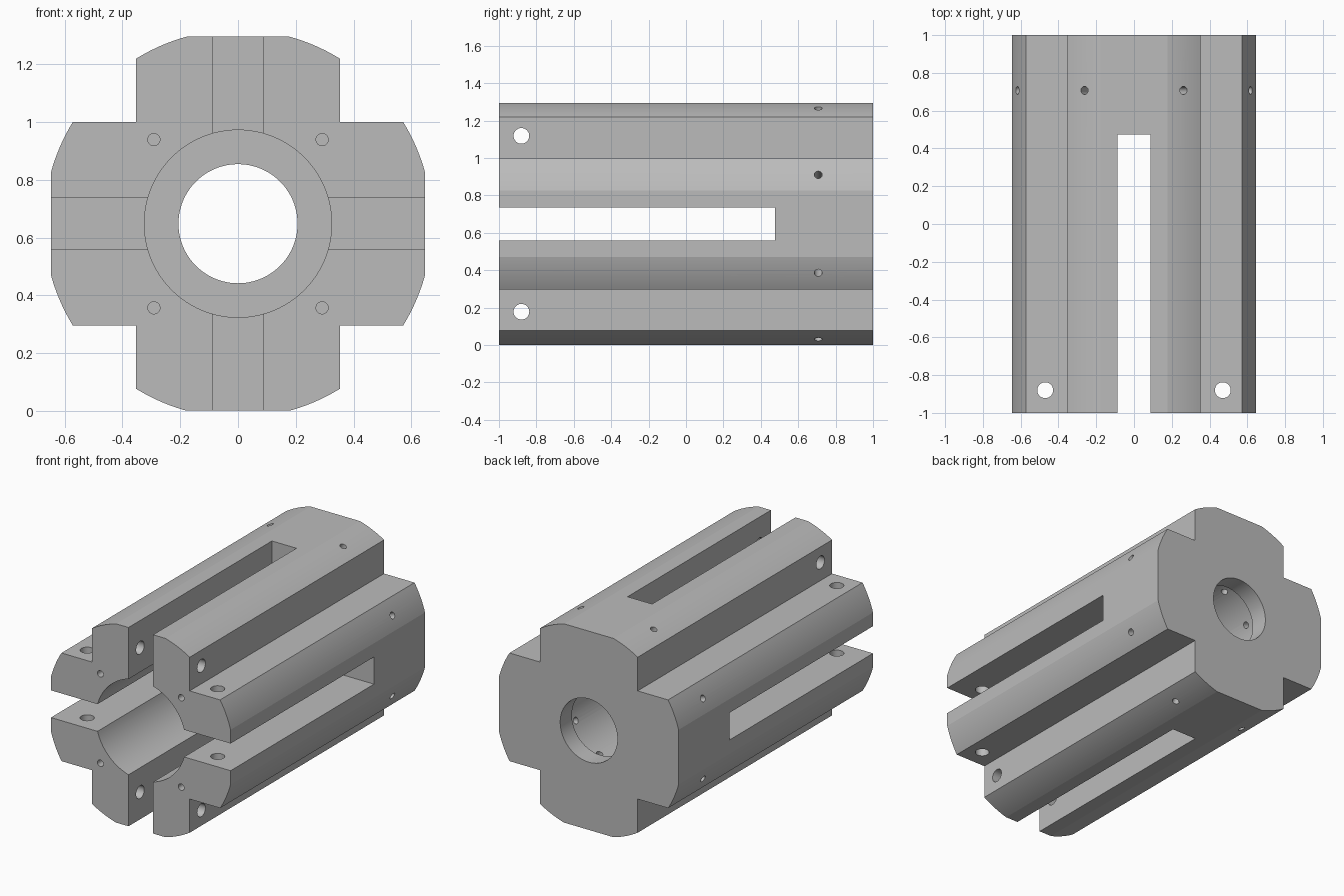
import bpy, bmesh
from math import sin, cos, asin, radians, pi
from mathutils import Matrix, Vector

default = bpy.data.objects.get("Cube")
if default:
    bpy.data.objects.remove(default, do_unlink=True)

MID = 0.648          # height of the long axis
ROUND, FLAT, ARM = 0.671, 0.647, 0.352

metal = bpy.data.materials.new("plain grey")
metal.use_nodes = True
grey = (0.5, 0.5, 0.5, 1)
metal.diffuse_color = grey
metal.node_tree.nodes["Principled BSDF"].inputs["Base Color"].default_value = grey


def make_object(name, bm):
    bmesh.ops.recalc_face_normals(bm, faces=bm.faces)
    mesh = bpy.data.meshes.new(name)
    bm.to_mesh(mesh)
    bm.free()
    obj = bpy.data.objects.new(name, mesh)
    bpy.context.collection.objects.link(obj)
    mesh.materials.append(metal)
    return obj


def cut(bm, name):
    """Subtract a solid from the body."""
    cutter = make_object(name, bm)
    cutter.hide_render = True
    mod = body.modifiers.new(name, 'BOOLEAN')
    mod.operation = 'DIFFERENCE'
    mod.solver = 'EXACT'
    mod.object = cutter
    bpy.ops.object.modifier_apply(modifier=name)
    bpy.data.objects.remove(cutter, do_unlink=True)


def drill(name, start, end, radius, segments=32):
    """Drill a round hole between two points measured from the axis."""
    a, b = Vector(start), Vector(end)
    turn = (b - a).to_track_quat('Z', 'Y').to_matrix().to_4x4()
    place = Matrix.Translation((a + b) / 2 + Vector((0, 0, MID))) @ turn
    bm = bmesh.new()
    bmesh.ops.create_cone(bm, cap_ends=True, segments=segments, radius1=radius,
                          radius2=radius, depth=(b - a).length, matrix=place)
    cut(bm, name)


# Cross-shaped body with rounded arm ends, extruded along y
first, last = asin(FLAT / ROUND), asin(ARM / ROUND)
first = pi / 2 - first
arc = [first + (last - first) * i / 10 for i in range(11)]
arm = [(ROUND * cos(a), ROUND * sin(a)) for a in arc]
arm = [(x, -z) for x, z in reversed(arm)] + arm + [(ARM, ARM)]
bm = bmesh.new()
ring = []
for k in range(4):
    c, s = cos(k * pi / 2), sin(k * pi / 2)
    ring += [bm.verts.new((x * c - z * s, -1, MID + x * s + z * c)) for x, z in arm]
face = bm.faces.new(ring)
grown = bmesh.ops.extrude_face_region(bm, geom=[face])["geom"]
bmesh.ops.translate(bm, vec=(0, 2, 0),
                    verts=[v for v in grown if isinstance(v, bmesh.types.BMVert)])
body = make_object("slotted_cross_body", bm)
bpy.context.view_layer.objects.active = body
body.select_set(True)

# Wide bore from the front, narrow bore through the back wall
drill("wide_bore", (0, -1.1, 0), (0, 0.88, 0), 0.324, 96)
drill("narrow_bore", (0, 0.7, 0), (0, 1.1, 0), 0.206, 96)

# Long slots splitting the arms from the front
for name, size in (("upright_slot", (0.177, 1.575, 2)), ("level_slot", (2, 1.575, 0.177))):
    bm = bmesh.new()
    bmesh.ops.create_cube(bm, size=1, matrix=Matrix.Translation((0, -0.3125, MID))
                          @ Matrix.Diagonal((*size, 1)))
    cut(bm, name)

# Radial screw holes near the back
for angle in (23, 67, 113, 157):
    p = Vector((cos(radians(angle)), 0, sin(radians(angle)))) * 0.8
    shift = Vector((0, 0.707, 0))
    drill("radial_hole", shift - p, shift + p, 0.021)

# Clamp holes across the arms, and blind screw holes in the front face
for s in (-1, 1):
    drill("level_clamp_hole", (-0.8, -0.88, 0.47 * s), (0.8, -0.88, 0.47 * s), 0.042)
    drill("upright_clamp_hole", (0.47 * s, -0.88, -0.8), (0.47 * s, -0.88, 0.8), 0.042)
    for t in (-1, 1):
        drill("front_hole", (0.291 * s, -1.1, 0.291 * t), (0.291 * s, -0.7, 0.291 * t), 0.021)

bpy.ops.object.shade_smooth_by_angle(angle=radians(13))
